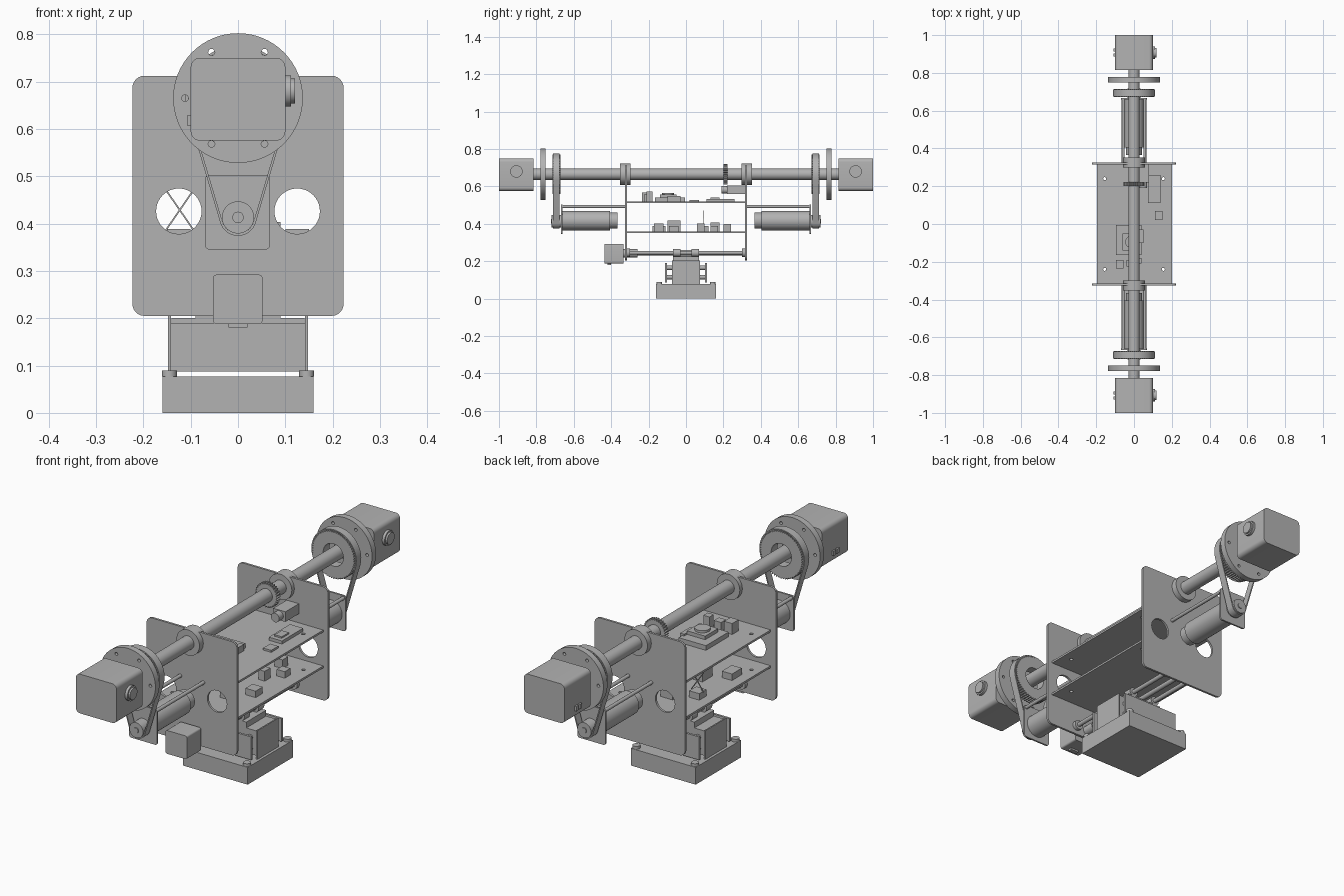
import bpy, math
from mathutils import Matrix

if "Cube" in bpy.data.objects:
    bpy.data.objects.remove(bpy.data.objects["Cube"], do_unlink=True)

grey = bpy.data.materials.new("machine_grey")
grey.use_nodes = True
COLOUR = (0.45, 0.45, 0.45, 1)
grey.diffuse_color = COLOUR
grey.node_tree.nodes["Principled BSDF"].inputs["Base Color"].default_value = COLOUR

# Local outline (u, v) and depth mapped to world axes
FRAMES = {
    "x": Matrix(((0, 0, 1, 0), (1, 0, 0, 0), (0, 1, 0, 0), (0, 0, 0, 1))),   # u=y v=z
    "y": Matrix(((1, 0, 0, 0), (0, 0, -1, 0), (0, 1, 0, 0), (0, 0, 0, 1))),  # u=x v=z
    "z": Matrix.Identity(4),                                                  # u=x v=y
}


def circle(u, v, r, n=40):
    return [(u + r * math.cos(math.tau * i / n), v + r * math.sin(math.tau * i / n)) for i in range(n)]


def rect(u0, u1, v0, v1, r=0.0):
    if not r:
        return [(u0, v0), (u1, v0), (u1, v1), (u0, v1)]
    pts = []
    corners = [(u1 - r, v1 - r), (u0 + r, v1 - r), (u0 + r, v0 + r), (u1 - r, v0 + r)]
    for k, (cu, cv) in enumerate(corners):
        for i in range(7):
            a = math.pi / 2 * (k + i / 6)
            pts.append((cu + r * math.cos(a), cv + r * math.sin(a)))
    return pts


def gear(u, v, r, depth, teeth):
    pts = []
    for i in range(teeth * 4):
        a = math.tau * i / (teeth * 4)
        q = r if i % 4 < 2 else r - depth
        pts.append((u + q * math.cos(a), v + q * math.sin(a)))
    return pts


def belt_loop(v_top, r_top, v_low, r_low, n=24):
    """Outline wrapped round two circles on u = 0."""
    t = math.asin((r_top - r_low) / (v_top - v_low))
    pts = []
    for v, r, start, end in ((v_top, r_top, -t, math.pi + t), (v_low, r_low, math.pi + t, math.tau - t)):
        for i in range(n + 1):
            a = start + (end - start) * i / n
            pts.append((r * math.cos(a), v + r * math.sin(a)))
    return pts


def extrude(name, axis, lo, hi, *loops):
    """Solid from an outline plus optional hole loops."""
    lo, hi = min(lo, hi), max(lo, hi)
    cu = bpy.data.curves.new(name, "CURVE")
    cu.dimensions, cu.fill_mode, cu.extrude = "2D", "BOTH", (hi - lo) / 2
    for pts in loops:
        sp = cu.splines.new("POLY")
        sp.points.add(len(pts) - 1)
        for p, (u, v) in zip(sp.points, pts):
            p.co = (u, v, 0, 1)
        sp.use_cyclic_u = True
    tmp = bpy.data.objects.new(name + "_outline", cu)
    bpy.context.collection.objects.link(tmp)
    deps = bpy.context.evaluated_depsgraph_get()
    me = bpy.data.meshes.new_from_object(tmp.evaluated_get(deps))
    bpy.data.objects.remove(tmp, do_unlink=True)
    mid = (lo + hi) / 2
    me.transform(Matrix.Translation([mid * (axis == k) for k in "xyz"]) @ FRAMES[axis])
    import_clean(me)
    ob = bpy.data.objects.new(name, me)
    bpy.context.collection.objects.link(ob)
    me.materials.clear()
    me.materials.append(grey)
    bpy.ops.object.select_all(action="DESELECT")
    ob.select_set(True)
    bpy.context.view_layer.objects.active = ob
    bpy.ops.object.shade_smooth_by_angle(angle=math.radians(30))
    return ob


def import_clean(me):
    import bmesh
    bm = bmesh.new()
    bm.from_mesh(me)
    bmesh.ops.remove_doubles(bm, verts=bm.verts, dist=1e-5)
    bmesh.ops.recalc_face_normals(bm, faces=bm.faces)
    bm.to_mesh(me)
    bm.free()


def box(name, x0, x1, y0, y1, z0, z1):
    return extrude(name, "z", z0, z1, rect(x0, x1, y0, y1))


SHAFT, MOTOR = 0.665, 0.413   # axis heights

# Main shaft and encoder
extrude("main_shaft", "y", -0.82, 0.82, circle(0, SHAFT, 0.03))
extrude("encoder_wheel", "y", 0.2, 0.222, gear(0, SHAFT, 0.055, 0.006, 30))
box("encoder_sensor", 0.02, 0.08, 0.22, 0.315, 0.56, 0.605)
extrude("encoder_barrel", "y", 0.19, 0.22, circle(0.05, 0.582, 0.02))

for s, end in ((-1, "front"), (1, "back")):
    # Head with side knob and sockets
    extrude(end + "_head", "y", s * 0.815, s, rect(-0.1, 0.1, 0.575, 0.75, 0.02))
    extrude(end + "_knob", "x", 0.1, 0.112, circle(s * 0.907, 0.68, 0.033))
    extrude(end + "_knob_cap", "x", 0.112, 0.12, circle(s * 0.907, 0.68, 0.026))
    for y in (0.895, 0.92):
        box(end + "_socket", -0.108, -0.1, s * y - 0.008, s * y + 0.008, 0.607, 0.628)

    # Bolted disc, toothed pulley and belt
    holes = [circle(0.112 * math.cos(k * math.pi / 3), SHAFT + 0.112 * math.sin(k * math.pi / 3), 0.007, 16)
             for k in range(6)]
    extrude(end + "_disc", "y", s * 0.75, s * 0.778, circle(0, SHAFT, 0.137, 64), circle(0, SHAFT, 0.048), *holes)
    extrude(end + "_pulley", "y", s * 0.672, s * 0.715, gear(0, SHAFT, 0.106, 0.005, 60), circle(0, SHAFT, 0.05))
    extrude(end + "_small_pulley", "y", s * 0.668, s * 0.718, circle(0, MOTOR, 0.034))
    extrude(end + "_belt", "y", s * 0.676, s * 0.711,
            belt_loop(SHAFT, 0.111, MOTOR, 0.039), belt_loop(SHAFT, 0.106, MOTOR, 0.034))
    extrude(end + "_pulley_hub", "y", s * 0.71, s * 0.722, circle(0, MOTOR, 0.012, 20))

    # Drive motor on its plate and standoffs
    extrude(end + "_motor_plate", "y", s * 0.66, s * 0.668, rect(-0.07, 0.068, 0.345, 0.503, 0.01))
    extrude(end + "_motor", "y", s * 0.405, s * 0.66, circle(0, MOTOR + 0.004, 0.052))
    extrude(end + "_gearbox", "y", s * 0.365, s * 0.405, circle(0, MOTOR + 0.004, 0.043))
    for x in (-0.057, 0.057):
        extrude(end + "_standoff", "y", s * 0.32, s * 0.66, circle(x, 0.492, 0.008, 16))

    # Side plate with openings, and shaft bearing
    extrude(end + "_plate", "y", s * 0.316, s * 0.326, rect(-0.223, 0.223, 0.205, 0.712, 0.025),
            circle(-0.125, 0.426, 0.048), circle(0.125, 0.426, 0.048))
    extrude(end + "_bearing", "y", s * 0.298, s * 0.353, circle(0, SHAFT, 0.057))
    for x in (-0.06, 0.06):
        extrude(end + "_rod_holder", "y", s * 0.3, s * 0.317, circle(x, 0.245, 0.022, 24))

# Circuit boards
for label, z in (("upper", 0.51), ("lower", 0.35)):
    pins = [circle(x, y, 0.008, 16) for x in (-0.155, 0.155) for y in (-0.24, 0.24)]
    extrude(label + "_board", "z", z, z + 0.009, rect(-0.197, 0.2, -0.316, 0.316), *pins)

# Components: x0, x1, y0, y1, height
UPPER = [(-0.095, 0.04, -0.165, -0.005, 0.022), (-0.06, 0.03, -0.14, -0.05, 0.038),
         (-0.095, -0.055, -0.235, -0.19, 0.05), (0.01, 0.04, -0.21, -0.18, 0.055),
         (-0.04, -0.005, -0.225, -0.19, 0.04), (0.03, 0.05, -0.1, -0.03, 0.03),
         (0.075, 0.14, 0.11, 0.26, 0.015), (0.09, 0.125, 0.13, 0.18, 0.022),
         (0.11, 0.15, 0.02, 0.07, 0.01)]
LOWER = [(-0.15, -0.1, -0.18, -0.11, 0.03), (-0.06, 0.02, -0.1, -0.03, 0.06),
         (0.03, 0.07, -0.17, -0.12, 0.045), (0.1, 0.15, -0.09, -0.04, 0.03),
         (0.06, 0.09, 0.06, 0.1, 0.045), (0.1, 0.14, 0.13, 0.17, 0.03),
         (-0.15, -0.1, 0.07, 0.12, 0.03), (0.04, 0.08, 0.2, 0.24, 0.04),
         (-0.06, 0.0, 0.13, 0.18, 0.05)]
for label, z, parts in (("upper", 0.518, UPPER), ("lower", 0.358, LOWER)):
    for x0, x1, y0, y1, h in parts:
        box(label + "_component", x0, x1, y0, y1, z, z + h)
extrude("round_component", "z", 0.55, 0.566, circle(-0.015, -0.095, 0.032, 24))

# Crossed wire antennas
for a, b in ((-0.155, -0.095), (-0.095, -0.155)):
    extrude("antenna", "y", 0.093, 0.097, [(a, 0.385), (a + 0.004, 0.385), (b + 0.004, 0.472), (b, 0.472)])

# Pitch actuator, screw and guide rods
extrude("actuator_motor", "y", -0.435, -0.335, rect(-0.053, 0.052, 0.188, 0.292, 0.008))
box("actuator_plug", -0.02, 0.02, -0.42, -0.4, 0.18, 0.19)
extrude("screw_coupling", "y", -0.335, -0.26, circle(0, 0.242, 0.022))
extrude("lead_screw", "y", -0.27, 0.32, circle(0, 0.242, 0.011, 20))
for x in (-0.06, 0.06):
    extrude("guide_rod", "y", -0.316, 0.316, circle(x, 0.245, 0.01, 20))
    for y in (-0.05, 0.05):
        extrude("slide_bearing", "y", y - 0.02, y + 0.02, circle(x, 0.245, 0.021, 24))
extrude("screw_nut", "y", -0.03, 0.03, circle(0, 0.242, 0.022, 6))
box("carriage", -0.09, 0.09, -0.07, 0.07, 0.2, 0.226)

# Carriage body with covers and bolts
box("carriage_body", -0.14, 0.14, -0.07, 0.07, 0.09, 0.2)
for s in (-1, 1):
    box("side_cover", s * 0.145 - 0.003, s * 0.145 + 0.003, -0.075, 0.075, 0.077, 0.205)
    box("end_cover", -0.143, 0.143, s * 0.107 - 0.005, s * 0.107 + 0.005, 0.087, 0.19)
    for x in (-0.11, 0.11):
        for z in (0.115, 0.165):
            extrude("cover_bolt", "y", s * 0.07, s * 0.105, circle(x, z, 0.012, 20))

# Base with corner caps
box("base", -0.16, 0.16, -0.16, 0.16, 0, 0.077)
for x in (-0.145, 0.145):
    for y in (-0.143, 0.143):
        extrude("corner_cap", "z", 0.077, 0.09, circle(x, y, 0.016, 24))
